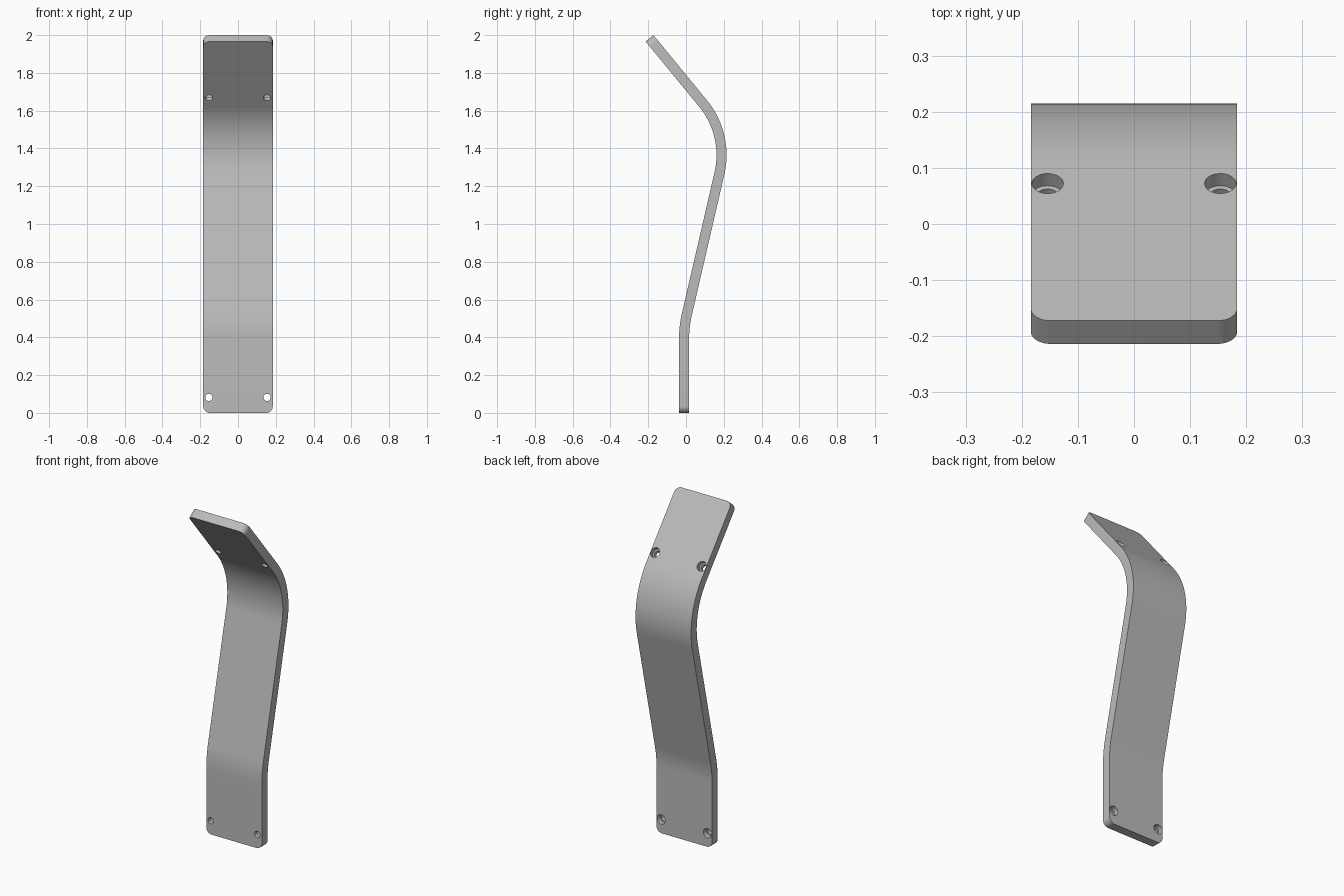
import bpy, bmesh, math
from mathutils import Vector

if "Cube" in bpy.data.objects:
    bpy.data.objects.remove(bpy.data.objects["Cube"])

HALF_W, THICK, CORNER = 0.184, 0.0535, 0.035
A_MID, A_TOP = math.radians(13.0), math.radians(-39.5)

grey = bpy.data.materials.new("plain_grey")
grey.diffuse_color = (0.5, 0.5, 0.5, 1)
grey.use_nodes = True
grey.node_tree.nodes["Principled BSDF"].inputs["Base Color"].default_value = grey.diffuse_color


def direction(a):
    return Vector((0, math.sin(a), math.cos(a)))


def normal(a):
    return Vector((0, math.cos(a), -math.sin(a)))


def arc(start, a0, a1, radius, steps):
    # centreline points of a bend, from heading a0 to heading a1
    side = 1 if a1 > a0 else -1
    centre = start + normal(a0) * radius * side
    out = []
    for i in range(steps + 1):
        a = a0 + (a1 - a0) * i / steps
        out.append((centre - normal(a) * radius * side, a, HALF_W))
    return out


def rounded_end(end, a, inward):
    # stations that round the strip corners near one end
    out = []
    for i in range(11):
        t = math.pi / 2 * i / 10
        s = CORNER * (1 - math.cos(t))
        out.append((end + direction(a) * s * inward, a,
                    HALF_W - CORNER + CORNER * math.sin(t)))
    return out


# Centreline: vertical foot, gentle bend, slanted middle, big bend, top flap
foot = Vector((0, -0.0105, 0))
tip = Vector((0, -0.193, 1.983))
lower = arc(Vector((0, -0.0105, 0.388)), 0, A_MID, 0.6, 10)
R = 0.43
bend_start = Vector((0, 0.188 - R * (1 - math.cos(A_MID)), 1.365 - R * math.sin(A_MID)))
upper = arc(bend_start, A_MID, A_TOP, R, 32)
stations = rounded_end(foot, 0, 1) + lower + upper + rounded_end(tip, A_TOP, -1)[::-1]

# Bent strip lofted from rectangular sections
bm = bmesh.new()
rings = []
for p, a, w in stations:
    n = normal(a) * THICK / 2
    x = Vector((w, 0, 0))
    rings.append([bm.verts.new(v) for v in (p - x - n, p + x - n, p + x + n, p - x + n)])
for r0, r1 in zip(rings, rings[1:]):
    for i in range(4):
        j = (i + 1) % 4
        bm.faces.new((r0[i], r0[j], r1[j], r1[i]))
bm.faces.new(rings[0][::-1])
bm.faces.new(rings[-1])
bmesh.ops.recalc_face_normals(bm, faces=bm.faces)
mesh = bpy.data.meshes.new("bent_strip")
bm.to_mesh(mesh)
bm.free()
strip = bpy.data.objects.new("bent_strip", mesh)
bpy.context.collection.objects.link(strip)
mesh.materials.append(grey)

# Counterbored screw holes, wide side on the back face
cutters = []


def cut_hole(pos, axis, radius, depth):
    bpy.ops.mesh.primitive_cylinder_add(vertices=40, radius=radius, depth=depth * 2, location=pos,
                                        rotation=axis.to_track_quat('Z', 'Y').to_euler())
    c = bpy.context.object
    c.name = "hole_cutter"
    c.hide_render = True
    c.data.materials.append(grey)
    m = strip.modifiers.new("hole", 'BOOLEAN')
    m.operation, m.solver, m.object = 'DIFFERENCE', 'EXACT', c
    cutters.append(c)


for x in (-0.154, 0.154):
    for pos, a in ((Vector((x, -0.0105 + THICK / 2, 0.082)), 0),
                   (Vector((x, 0.072, 1.702)), A_TOP)):
        cut_hole(pos, normal(a), 0.028, 0.028)
        cut_hole(pos, normal(a), 0.019, 0.08)

# Bake the holes, drop the cutters, smooth the bends
bpy.ops.object.select_all(action='DESELECT')
strip.select_set(True)
bpy.context.view_layer.objects.active = strip
for m in list(strip.modifiers):
    bpy.ops.object.modifier_apply(modifier=m.name)
for c in cutters:
    bpy.data.objects.remove(c, do_unlink=True)
bpy.ops.object.shade_smooth_by_angle(angle=math.radians(30))
